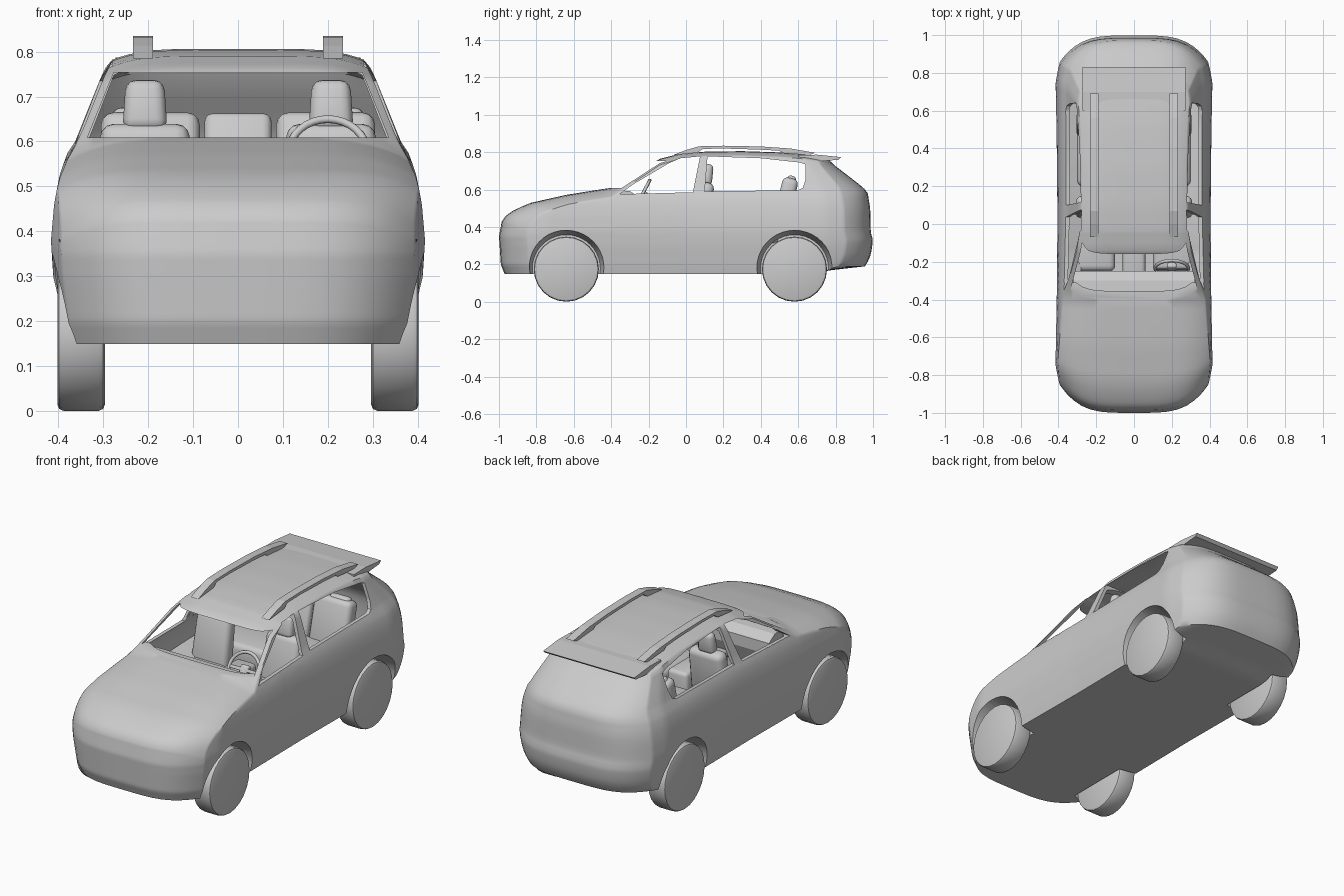
import bpy, bmesh, math
from mathutils import Matrix, Vector

if "Cube" in bpy.data.objects:
    bpy.data.objects.remove(bpy.data.objects["Cube"])


def interp(table, x):
    if x <= table[0][0]:
        return table[0][1]
    for (a, p), (b, q) in zip(table, table[1:]):
        if x <= b:
            return p + (q - p) * (x - a) / (b - a)
    return table[-1][1]


def finish(name, bm, smooth=40):
    bmesh.ops.recalc_face_normals(bm, faces=bm.faces)
    me = bpy.data.meshes.new(name)
    bm.to_mesh(me)
    bm.free()
    ob = bpy.data.objects.new(name, me)
    bpy.context.collection.objects.link(ob)
    if smooth:
        shade(ob, smooth)
    return ob


def shade(ob, angle):
    bpy.ops.object.select_all(action='DESELECT')
    ob.select_set(True)
    bpy.context.view_layer.objects.active = ob
    bpy.ops.object.shade_smooth_by_angle(angle=math.radians(angle))


def prism(name, pts, a, b, axis='x', smooth=0):
    """Extrude a (y, z) outline along x, or an (x, z) outline along y."""
    bm = bmesh.new()
    put = (lambda p, d: (d, p[0], p[1])) if axis == 'x' else (lambda p, d: (p[0], d, p[1]))
    lo, hi = [[bm.verts.new(put(p, d)) for p in pts] for d in (a, b)]
    bm.faces.new(lo)
    bm.faces.new(hi)
    for i in range(len(pts)):
        j = (i + 1) % len(pts)
        bm.faces.new((lo[i], lo[j], hi[j], hi[i]))
    return finish(name, bm, smooth)


def soft_box(name, centre, size, bevel=0.02, tilt=0, taper=1):
    bm = bmesh.new()
    bmesh.ops.create_cube(bm, size=1)
    for v in bm.verts:
        if v.co.z > 0:
            v.co.x *= taper
            v.co.y *= taper
        v.co = Vector(c * s for c, s in zip(v.co, size))
    bmesh.ops.bevel(bm, geom=bm.edges[:], offset=bevel, segments=3, profile=0.5, affect='EDGES')
    bm.transform(Matrix.Translation(centre) @ Matrix.Rotation(math.radians(tilt), 4, 'X'))
    return finish(name, bm)


def box_loft(name, S, U, T, fn, smooth=0):
    """Surface grid of a box with every point placed by fn(s, u, t)."""
    bm, V = bmesh.new(), {}
    n = (len(S), len(U), len(T))

    def vert(k):
        if k not in V:
            V[k] = bm.verts.new(fn(S[k[0]], U[k[1]], T[k[2]]))
        return V[k]
    for ax in range(3):
        b, c = [i for i in range(3) if i != ax]
        for end in (0, n[ax] - 1):
            for i in range(n[b] - 1):
                for j in range(n[c] - 1):
                    quad = []
                    for di, dj in ((0, 0), (1, 0), (1, 1), (0, 1)):
                        k = [0, 0, 0]
                        k[ax], k[b], k[c] = end, i + di, j + dj
                        quad.append(vert(tuple(k)))
                    bm.faces.new(quad)
    return finish(name, bm, smooth)


# Body outlines: top and bottom along the length, width and ends by height
TOP = [(-1, .43), (-.985, .46), (-.94, .495), (-.85, .53), (-.65, .572), (-.4, .61), (-.14, .765),
       (-.04, .79), (.1, .803), (.3, .806), (.6, .796), (.8, .787), (1, .775)]
BOTTOM = [(-1, .15), (.73, .15), (.8, .168), (1, .19)]
WIDTH = [(.15, .387), (.2, .397), (.3, .411), (.38, .416), (.46, .409), (.52, .398), (.57, .382),
         (.6, .362), (.7, .322), (.75, .302), (.78, .286), (.81, .265)]
NOSE = [(.15, .97), (.2, .99), (.35, 1.0), (.43, .985), (.5, .97)]
TAIL = [(.17, .94), (.2, .965), (.25, .988), (.33, 1.0), (.37, .988), (.5, .985), (.58, .972),
        (.61, .95), (.745, .775), (.8, .75)]
LENGTH_TAPER = [(-1, .95), (-.8, 1), (-.4, .985), (0, .975), (.4, .985), (.8, 1), (1, .95)]


def body_point(s, u, t, inset=0):
    zb = interp(BOTTOM, s)
    zt = interp(TOP, s)
    if inset:
        zb, zt = .25, zt - .028
    z = zb + t * (zt - zb)
    crown = interp([(-.4, .05), (0, .024)], s)
    z -= crown * t ** 3 * abs(u) ** 6
    w = interp(WIDTH, z) * interp(LENGTH_TAPER, s) - inset
    if inset and z < .42:
        w = .28
    y = s
    if s < -.5:
        k = (-.5 - s) / .5
        y = -.5 - k * (interp(NOSE, z) - .5) + .15 * k * k * u ** 4
    elif s > .5:
        k = (s - .5) / .5
        bow = interp([(.58, .14), (.76, .06)], z)
        y = .5 + k * (interp(TAIL, z) - .5) - bow * k * k * u ** 4
    return (u * w, y, z)


def spaced(a, b, n):
    return [a + (b - a) * i / n for i in range(n + 1)]


stations = sorted(set([round(v, 4) for v in spaced(-1, 1, 40)] + [-.985, -.97, -.14, -.04, .97]))
across = [math.sin(v * math.pi / 2) for v in spaced(-1, 1, 20)]
body = box_loft('body_shell', stations, across, spaced(0, 1, 24), body_point)

# Cutters: cabin space, windscreen, side windows, wheel wells
cutters = [box_loft('cabin_cutter', spaced(-.37, .8, 24), across, spaced(0, 1, 16),
                    lambda s, u, t: body_point(s, u, t, .02))]
cutters.append(prism('windscreen_cutter', [(-.335, .609), (.335, .609), (.276, .754), (-.276, .754)],
                     -.55, .05, 'y'))
cutters.append(prism('front_window_cutter', [(-.355, .576), (-.28, .63), (-.09, .742), (-.03, .768),
                                             (.075, .778), (.037, .586)], -.6, .6))
cutters.append(prism('rear_window_cutter', [(.1, .591), (.115, .778), (.4, .768), (.61, .745), (.64, .735),
                                            (.638, .65), (.625, .61), (.6, .597)], -.6, .6))
WHEELS = [(side, y) for side in (-1, 1) for y in (-.64, .58)]
for side, y in WHEELS:
    bm = bmesh.new()
    bmesh.ops.create_cone(bm, cap_ends=True, segments=40, radius1=.182, radius2=.222, depth=.21)
    bm.transform(Matrix.Translation((side * .392, y, .177)) @ Matrix.Rotation(side * math.pi / 2, 4, 'Y'))
    cutters.append(finish('wheel_well_cutter', bm, 0))
bpy.context.view_layer.objects.active = body
for c in cutters:
    m = body.modifiers.new('cut', 'BOOLEAN')
    m.operation, m.solver, m.object = 'DIFFERENCE', 'EXACT', c
    bpy.ops.object.modifier_apply(modifier=m.name)
    bpy.data.objects.remove(c)
shade(body, 42)

# Wheels
for side, y in WHEELS:
    bm = bmesh.new()
    bmesh.ops.create_cone(bm, cap_ends=True, segments=24, radius1=.174, radius2=.174, depth=.106)
    rims = [e for e in bm.edges if abs(e.verts[0].co.z - e.verts[1].co.z) < 1e-5]
    bmesh.ops.bevel(bm, geom=rims, offset=.014, segments=2, profile=.5, affect='EDGES')
    bm.transform(Matrix.Translation((side * .349, y, .175)) @ Matrix.Rotation(math.pi / 2, 4, 'Y'))
    finish('wheel', bm, 35)

# Roof spoiler and roof rails with raised feet
prism('roof_spoiler', [(.6, .785), (.7, .787), (.83, .774), (.815, .76), (.72, .752), (.6, .75)], -.272, .272)
for side in (-1, 1):
    a, b = sorted((side * .189, side * .233))
    prism('roof_rail', [(-.07, .785), (0, .812), (.07, .832), (.2, .835), (.4, .831), (.56, .82), (.69, .797),
                        (.66, .785), (.52, .795), (.5, .808), (.4, .814), (.2, .82), (.09, .818),
                        (.06, .797)], a, b)

# Seats
for side in (-1, 1):
    x = side * .207
    soft_box('front_seat_cushion', (x, -.08, .35), (.215, .34, .12), .03)
    soft_box('front_seat_back', (x, .09, .495), (.215, .085, .29), .03, -10, .92)
    soft_box('front_headrest', (x, .115, .68), (.1, .06, .115), .024, -8, .85)
    soft_box('rear_seat_back', (side * .195, .53, .53), (.22, .085, .27), .028, -14)
    soft_box('rear_headrest', (side * .22, .56, .64), (.12, .05, .07), .02, -14)
soft_box('rear_middle_back', (0, .53, .53), (.15, .075, .265), .02, -14)
soft_box('rear_bench', (0, .35, .38), (.6, .3, .14), .03)

# Dashboard, console and steering wheel
prism('dashboard', [(-.37, .4), (-.37, .598), (-.3, .592), (-.25, .56), (-.25, .5), (-.29, .4)], -.32, .32)
soft_box('centre_console', (0, -.1, .35), (.12, .36, .2), .02)
pose = Matrix.Translation((.2, -.235, .572)) @ Matrix.Rotation(math.radians(62), 4, 'X')
bpy.ops.mesh.primitive_torus_add(major_radius=.088, minor_radius=.009, major_segments=32, minor_segments=8)
rim = bpy.context.object
rim.name = 'steering_wheel_rim'
rim.matrix_world = pose
shade(rim, 60)
for k in range(3):
    spoke = soft_box('steering_spoke', (0, .045, 0), (.018, .09, .01), .003)
    spoke.matrix_world = pose @ Matrix.Rotation(math.pi / 2 + k * math.pi / 2, 4, 'Z')
hub = soft_box('steering_hub', (0, 0, -.01), (.05, .05, .03), .01)
hub.matrix_world = pose
